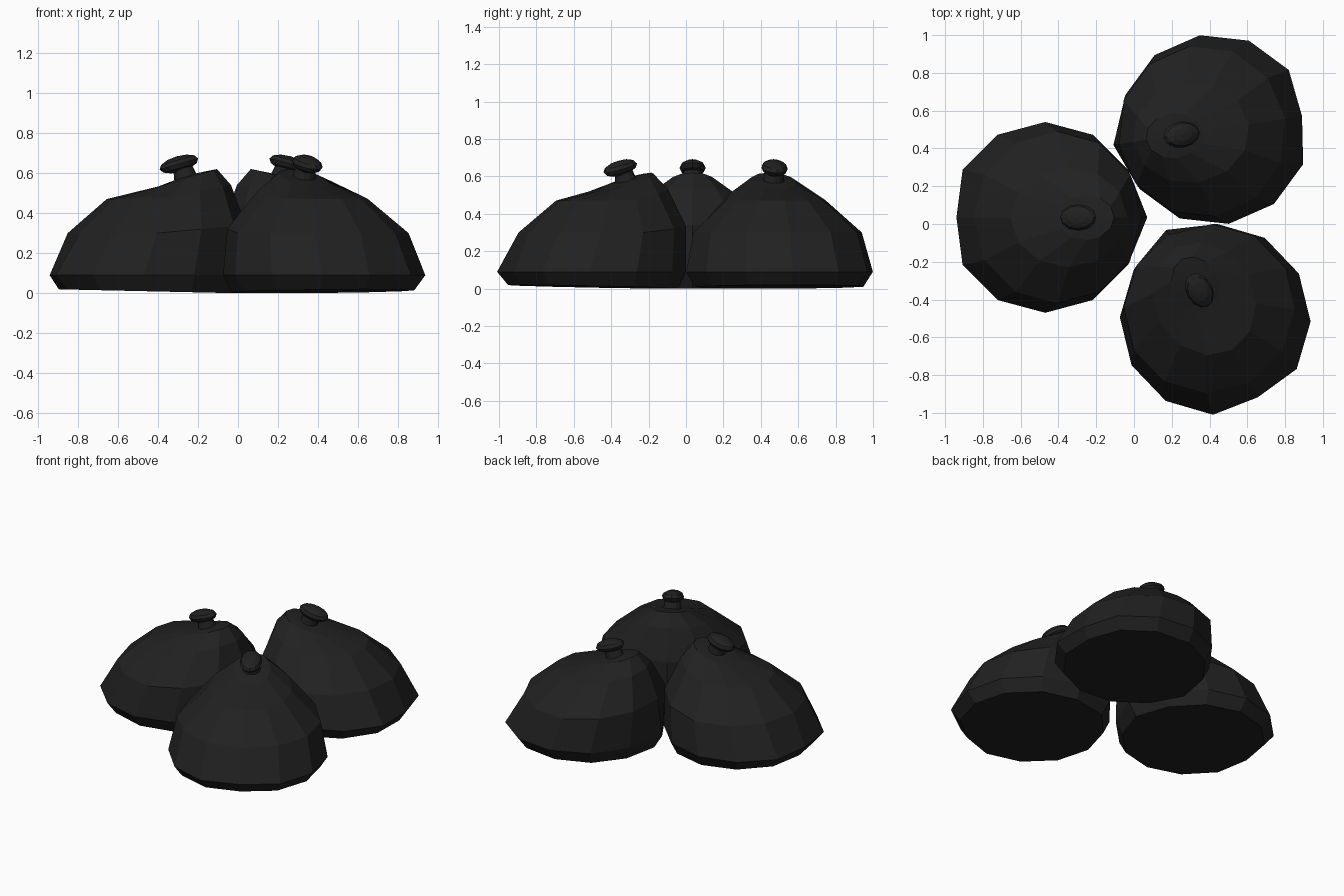
import bpy, bmesh
from math import cos, sin, radians, pi
from mathutils import Matrix

if "Cube" in bpy.data.objects:
    bpy.data.objects.remove(bpy.data.objects["Cube"])

SIDES = 12
mat = bpy.data.materials.new("charcoal")
mat.diffuse_color = (0.015, 0.015, 0.015, 1)
mat.use_nodes = True
mat.node_tree.nodes["Principled BSDF"].inputs["Base Color"].default_value = mat.diffuse_color

# Body rings; local +x is the inner side the pod leans to:
# (centre x, half length, half width, z outer, z side, z inner, pole shift)
RINGS = [
    (0.01, 0.455, 0.455, 0.02, 0.01, 0.00, 0.02),
    (0.00, 0.505, 0.505, 0.09, 0.09, 0.09, 0.035),
    (0.065, 0.445, 0.455, 0.30, 0.30, 0.34, 0.0),
    (0.125, 0.31, 0.265, 0.47, 0.475, 0.54, 0.0),
    (0.215, 0.15, 0.12, 0.53, 0.575, 0.62, 0.0),
]


def finish(bm, name, matrix):
    bmesh.ops.recalc_face_normals(bm, faces=bm.faces)
    mesh = bpy.data.meshes.new(name)
    bm.to_mesh(mesh)
    bm.free()
    mesh.materials.append(mat)
    obj = bpy.data.objects.new(name, mesh)
    obj.matrix_world = matrix
    bpy.context.collection.objects.link(obj)


def ring(bm, cx, a, b, z_out, z_side, z_in, shift):
    verts = []
    for k in range(SIDES):
        t = 2 * pi * k / SIDES
        c = cos(t)
        z = z_side + (z_in - z_side) * max(c, 0) + (z_out - z_side) * max(-c, 0)
        pole = shift if k % (SIDES // 2) == 0 else 0
        verts.append(bm.verts.new((cx + a * c + pole, b * sin(t), z)))
    return verts


def pod_body(name, matrix):
    bm = bmesh.new()
    loops = [ring(bm, *r) for r in RINGS]
    for lo, hi in zip(loops, loops[1:]):
        for k in range(SIDES):
            j = (k + 1) % SIDES
            bm.faces.new((lo[k], lo[j], hi[j], hi[k]))
    bm.faces.new(loops[0][::-1])
    # low crown under the knob
    top = bm.verts.new((0.22, 0, 0.59))
    for k in range(SIDES):
        bm.faces.new((loops[-1][k], loops[-1][(k + 1) % SIDES], top))
    finish(bm, name, matrix)


def knob(name, matrix):
    bm = bmesh.new()
    tilt = Matrix.Rotation(radians(-16), 4, 'Y')
    # flattened oval cap
    bmesh.ops.create_uvsphere(
        bm, u_segments=12, v_segments=6, radius=1,
        matrix=Matrix.Translation((0.175, 0, 0.645)) @ tilt
        @ Matrix.Diagonal((0.1, 0.07, 0.04, 1)))
    # short stem
    bmesh.ops.create_cone(
        bm, cap_ends=True, segments=12, radius1=0.06, radius2=0.045, depth=0.08,
        matrix=Matrix.Translation((0.2, 0, 0.605)) @ tilt)
    finish(bm, name, matrix)


# Three pods: position and direction of the inner side
for label, x, y, angle in (("left", -0.47, 0.035, 0),
                           ("back", 0.425, 0.5, 188.7),
                           ("front", 0.43, -0.505, 118.7)):
    m = Matrix.Translation((x, y, 0)) @ Matrix.Rotation(radians(angle), 4, 'Z')
    pod_body(label + "_pod", m)
    knob(label + "_knob", m)
